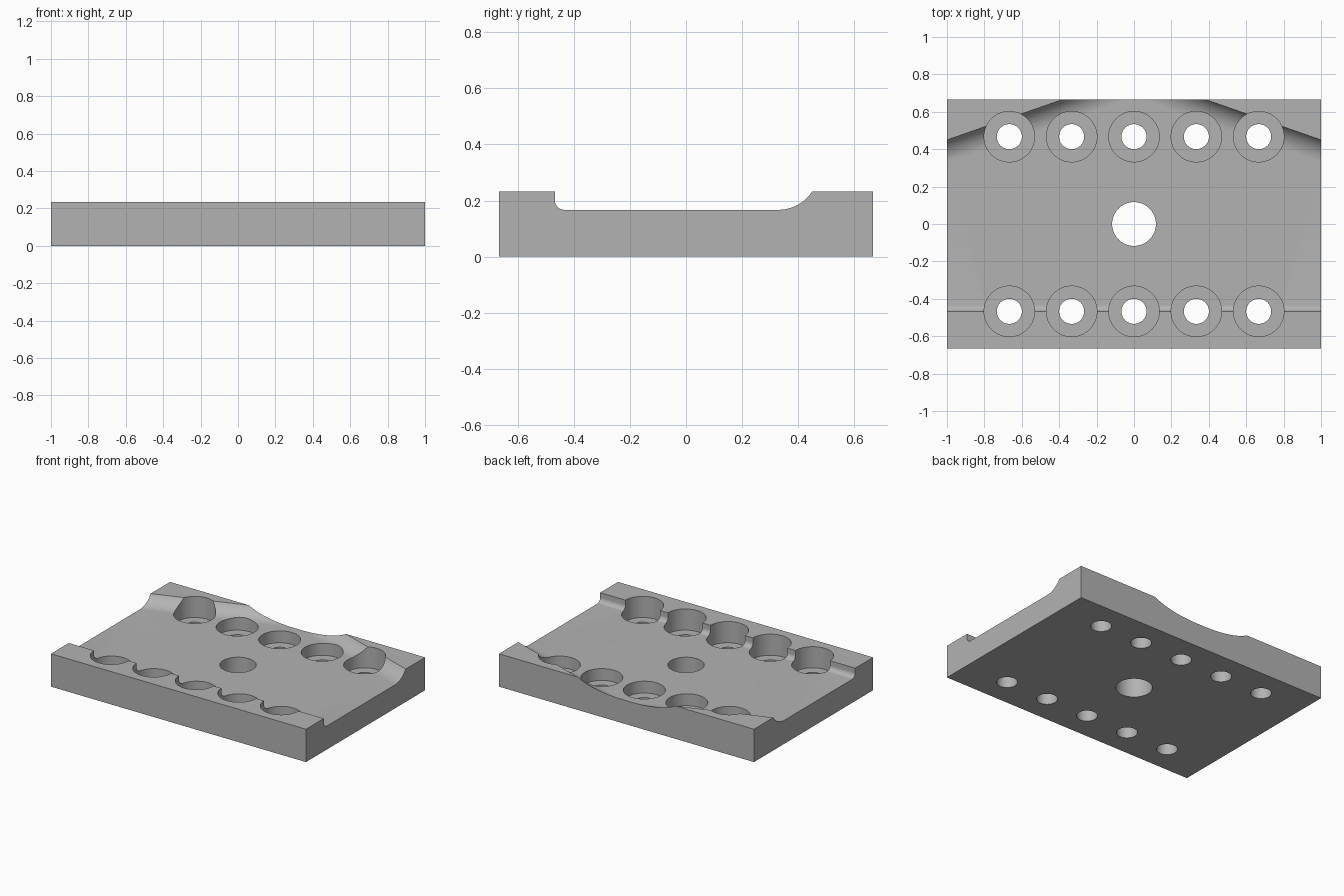
import bpy
import bmesh
from math import sin, cos, pi, radians

LENGTH, WIDTH, HEIGHT = 2.0, 1.333, 0.233
FLOOR = 0.167        # pocket floor height
LEDGE_Y = -0.467     # straight front wall of the pocket
SLOPE = 0.35         # skew of the two back walls

cube = bpy.data.objects.get("Cube")
if cube:
    bpy.data.objects.remove(cube, do_unlink=True)

steel = bpy.data.materials.new("plain_grey")
steel.use_nodes = True
grey = (0.45, 0.45, 0.45, 1)
steel.diffuse_color = grey
steel.node_tree.nodes["Principled BSDF"].inputs["Base Color"].default_value = grey


def loft(bm, rings):
    """Closed skin through rings of equal point count."""
    loops = [[bm.verts.new(p) for p in ring] for ring in rings]
    n = len(loops[0])
    for a, b in zip(loops, loops[1:]):
        for i in range(n):
            j = (i + 1) % n
            bm.faces.new((a[i], a[j], b[j], b[i]))
    bm.faces.new(loops[0])
    bm.faces.new(loops[-1])


def lathe(bm, x, y, profile, segments=64):
    """Turned solid from (radius, height) pairs."""
    loft(bm, [[(x + r * cos(2 * pi * i / segments), y + r * sin(2 * pi * i / segments), z)
               for i in range(segments)] for r, z in profile])


def finish(bm, name):
    bmesh.ops.recalc_face_normals(bm, faces=bm.faces)
    mesh = bpy.data.meshes.new(name)
    bm.to_mesh(mesh)
    bm.free()
    mesh.materials.append(steel)
    obj = bpy.data.objects.new(name, mesh)
    bpy.context.collection.objects.link(obj)
    return obj


def pocket_section(x):
    """Pocket cross-section; the back wall shifts with distance from the middle."""
    shift = SLOPE * (1 - abs(x))
    r, big = 0.033, 0.133
    pts = [(LEDGE_Y, 0.4)]
    for i in range(9):                       # small front fillet
        a = radians(90 * i / 8)
        pts.append((LEDGE_Y + r - r * cos(a), FLOOR + r - r * sin(a)))
    for i in range(17):                      # large back cove
        a = radians(64 * i / 16)
        pts.append((0.328 + shift + 1.06 * big * sin(a), FLOOR + big - big * cos(a)))
    pts.append((pts[-1][0], 0.4))
    return [(x, y, z) for y, z in pts]


# Solid block
bm = bmesh.new()
bmesh.ops.create_cube(bm, size=1)
for v in bm.verts:
    v.co.x *= LENGTH
    v.co.y *= WIDTH
    v.co.z = (v.co.z + 0.5) * HEIGHT
plate = finish(bm, "base_plate")

# Pocket cutter, skewed both ways from the middle
bm = bmesh.new()
loft(bm, [pocket_section(x) for x in (-1.1, 0, 1.1)])
pocket = finish(bm, "pocket_cutter")

# Counterbored bolt holes and the centre bore
bm = bmesh.new()
for y in (LEDGE_Y, -LEDGE_Y):
    for k in range(-2, 3):
        lathe(bm, k / 3, y, [(0.067, -0.1), (0.067, 0.083), (0.135, 0.083), (0.135, 0.4)])
lathe(bm, 0, 0, [(0.117, -0.1), (0.117, 0.4)])
holes = finish(bm, "hole_cutter")

# Cut, then discard the cutters
bpy.ops.object.select_all(action='DESELECT')
plate.select_set(True)
bpy.context.view_layer.objects.active = plate
for cutter in (pocket, holes):
    cutter.hide_render = True
    mod = plate.modifiers.new(cutter.name, 'BOOLEAN')
    mod.operation = 'DIFFERENCE'
    mod.solver = 'EXACT'
    mod.object = cutter
    bpy.ops.object.modifier_apply(modifier=mod.name)
    bpy.data.objects.remove(cutter, do_unlink=True)

bpy.ops.object.shade_smooth_by_angle(angle=radians(25))
